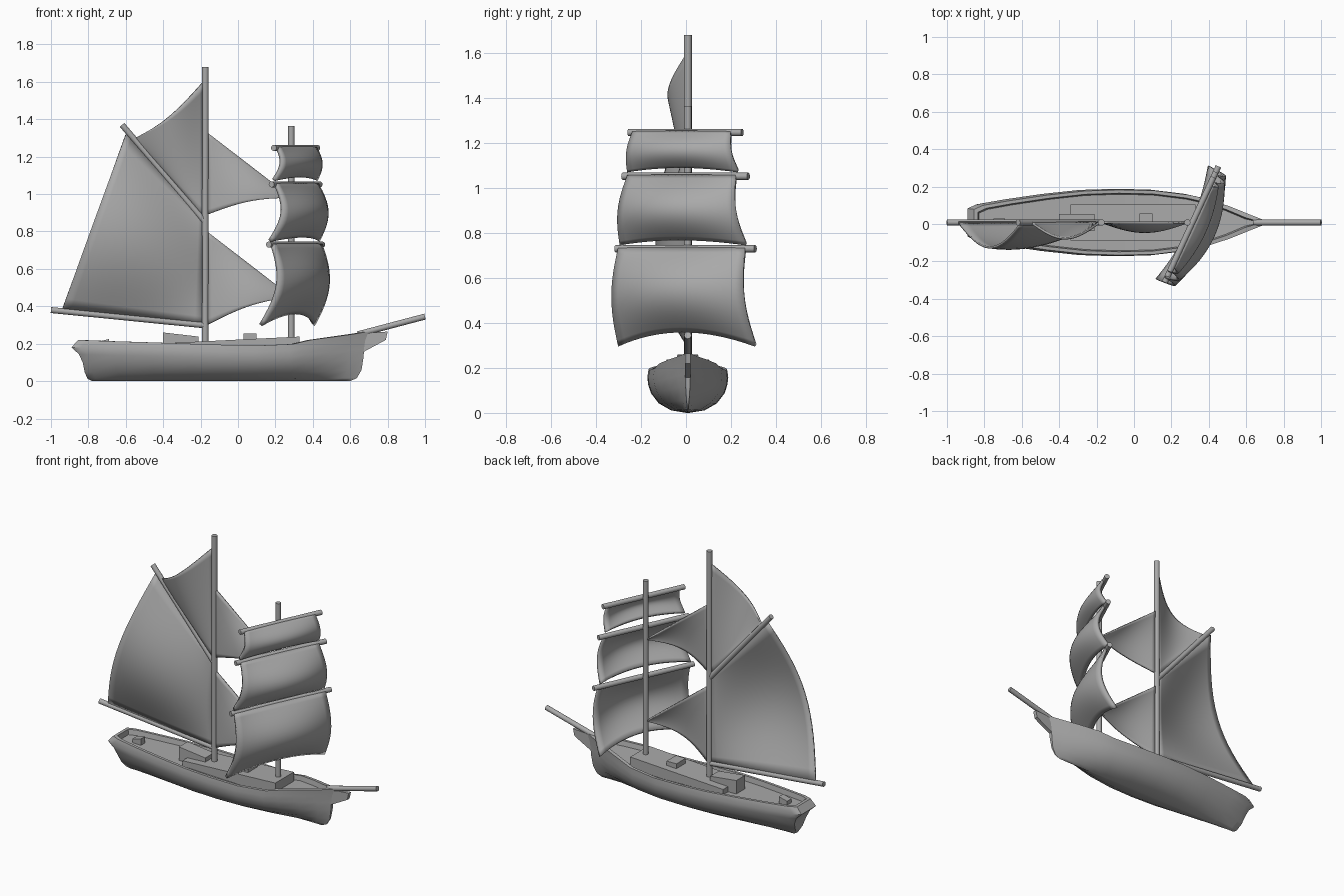
import bpy, bmesh
from math import sin, pi, radians
from mathutils import Vector

if "Cube" in bpy.data.objects:
    bpy.data.objects.remove(bpy.data.objects["Cube"], do_unlink=True)

MID = 0.008  # centre line of hull and masts

grey = bpy.data.materials.new("plain_grey")
grey.use_nodes = True
grey.diffuse_color = (0.4, 0.4, 0.4, 1)
grey.node_tree.nodes["Principled BSDF"].inputs["Base Color"].default_value = (0.4, 0.4, 0.4, 1)


def finish(name, bm, angle=40, thickness=0):
    bmesh.ops.remove_doubles(bm, verts=bm.verts, dist=0.0005)
    bmesh.ops.recalc_face_normals(bm, faces=bm.faces)
    mesh = bpy.data.meshes.new(name)
    bm.to_mesh(mesh)
    bm.free()
    mesh.materials.append(grey)
    obj = bpy.data.objects.new(name, mesh)
    bpy.context.collection.objects.link(obj)
    bpy.ops.object.select_all(action='DESELECT')
    obj.select_set(True)
    bpy.context.view_layer.objects.active = obj
    bpy.ops.object.shade_smooth_by_angle(angle=radians(angle))
    if thickness:
        solid = obj.modifiers.new("thickness", 'SOLIDIFY')
        solid.thickness = thickness
        solid.offset = 0
    return obj


def spar(name, start, end, radius):
    """Round pole between two points."""
    a, b = Vector(start), Vector(end)
    bm = bmesh.new()
    bmesh.ops.create_cone(bm, cap_ends=True, segments=16, radius1=radius,
                          radius2=radius, depth=(b - a).length)
    turn = (b - a).to_track_quat('Z', 'Y').to_matrix()
    for v in bm.verts:
        v.co = turn @ v.co + (a + b) / 2
    finish(name, bm)


def slab(name, outline, half_width):
    """Side outline in x and z, extruded across the ship."""
    bm = bmesh.new()
    face = bm.faces.new([bm.verts.new((x, MID - half_width, z)) for x, z in outline])
    out = bmesh.ops.extrude_face_region(bm, geom=[face])
    for v in out["geom"]:
        if isinstance(v, bmesh.types.BMVert):
            v.co.y += 2 * half_width
    finish(name, bm, 20)


def sail(name, point, thickness, n=16):
    """Cloth grid from a function of two parameters from 0 to 1."""
    bm = bmesh.new()
    rows = [[bm.verts.new(point(i / n, j / n)) for j in range(n + 1)] for i in range(n + 1)]
    for r, s in zip(rows, rows[1:]):
        for j in range(n):
            bm.faces.new((r[j], s[j], s[j + 1], r[j + 1]))
    finish(name, bm, 50, thickness)


def patch(low0, low1, high0, high1, belly, arch=0, lift=0):
    """Four cornered fore-and-aft sail; u runs from the mast, v runs upward."""
    corners = [Vector((x, MID, z)) for x, z in (low0, low1, high0, high1)]

    def point(u, v):
        a, b, c, d = corners
        p = a.lerp(b, u).lerp(c.lerp(d, u), v)
        p.y -= belly(u, v)
        p.z += sin(pi * u) * (arch * (1 - v) + lift * v)
        return p
    return point


# Hull: (position along, half beam, sheer height)
stations = [(0, .075, .22), (.03, .097, .218), (.12, .122, .213), (.25, .152, .207),
            (.38, .174, .2), (.5, .18, .194), (.62, .176, .19), (.74, .153, .198),
            (.8, .132, .22), (.88, .09, .237), (.95, .044, .252), (1, .012, .265)]
# Levels: (height share, width share, stern x, bow x)
levels = [(0, .04, -.78, .6), (.06, .42, -.805, .635), (.22, .72, -.82, .66),
          (.45, .91, -.83, .67), (.65, .98, -.85, .675), (.82, 1, -.89, .68), (1, .97, -.855, .7)]
bm = bmesh.new()
sections = []
for t, beam, sheer in stations:
    ring = []
    for f, w, stern, bow in levels:
        w = w ** (1 + 1.1 * abs(2 * t - 1) ** 2)
        ring.append((stern + (bow - stern) * t, beam * w, sheer * f))
    for inset, drop, stern, bow in ((.018, 0, -.835, .675), (.024, .032, -.83, .67)):
        ring.append((stern + (bow - stern) * t, max(beam * .97 - inset, .003), sheer - drop))
    sections.append([[bm.verts.new((x, MID + s * y, z)) for x, y, z in ring] for s in (1, -1)])
last = len(levels) + 1
for (l0, r0), (l1, r1) in zip(sections, sections[1:]):
    for k in range(last):
        bm.faces.new((l0[k], l1[k], l1[k + 1], l0[k + 1]))
        bm.faces.new((r0[k], r0[k + 1], r1[k + 1], r1[k]))
    for k in (0, last):
        bm.faces.new((l0[k], r0[k], r1[k], l1[k]))
for left, right in (sections[0], sections[-1]):
    for k in range(last):
        bm.faces.new((left[k], left[k + 1], right[k + 1], right[k]))
finish("hull", bm, 45)

# Deck fittings
slab("deck_house", [(-.34, .15), (.33, .15), (.33, .238), (-.34, .205)], .095)
slab("cabin", [(-.4, .15), (-.21, .15), (-.21, .238), (-.4, .26)], .045)
slab("hatch", [(.03, .2), (.1, .2), (.1, .255), (.03, .255)], .048)
slab("stern_box", [(-.75, .17), (-.69, .17), (-.69, .225), (-.75, .21)], .022)
slab("bow_bracket", [(.66, .15), (.79, .22), (.8, .265), (.66, .255)], .012)

# Masts and spars
spar("main_mast", (-.175, MID, .16), (-.175, MID, 1.68), .018)
spar("fore_mast", (.285, MID, .16), (.285, MID, 1.365), .017)
spar("boom", (-1, MID, .38), (-.175, MID, .298), .016)
spar("gaff", (-.62, MID, 1.37), (-.175, MID, .85), .016)
spar("bowsprit", (.64, MID, .25), (1, MID, .345), .016)

# Fore-and-aft sails
sail("main_sail", patch((-.185, .31), (-.94, .385), (-.185, .87), (-.6, 1.32),
                        lambda u, v: .14 * sin(pi * u * .6) * sin(pi * v)), .012)
sail("main_topsail", patch((-.185, .88), (-.55, 1.3), (-.185, 1.6), (-.55, 1.3),
                           lambda u, v: .085 * sin(pi * u) * v ** .7, 0, -.035), .012)
for label, bottom, top, tip in (("upper", .89, 1.33, .98), ("lower", .3, .8, .45)):
    sail(label + "_staysail", patch((-.165, bottom), (.28, tip), (-.165, top), (.28, tip),
                                    lambda u, v: .05 * sin(pi * u) * (1 - v * v), .025), .012)

# Square sails on braced yards
along = Vector((.42, .907, 0))
ahead = Vector((.907, -.42, 0))
# (name, yard height, yard half length, sail half widths, foot height, foot arch, foot pull)
square = [("course", .73, .342, .31, .335, .3, .065, .055),
          ("topsail", 1.052, .308, .265, .308, .75, .025, .015),
          ("topgallant", 1.247, .278, .24, .27, 1.075, .022, .01)]
for name, height, half, w0, w1, foot, arch, pull in square:
    centre = Vector((.308, -.002, height))
    spar(name + "_yard", centre - along * half, centre + along * half, .016)
    depth = min(1, (height - foot) / .3)

    def point(u, v):
        s = 2 * u - 1
        swell = (.05 * sin(pi * v) + .075 * (1 - s * s) * sin(pi * v * .8)) * depth
        p = centre + along * (s * (w0 + (w1 - w0) * v) - .012)
        p += ahead * (.01 + swell - pull * v * v)
        p.z += (foot - height) * v + arch * (1 - s * s) * v
        return p
    sail(name + "_square_sail", point, .02)
